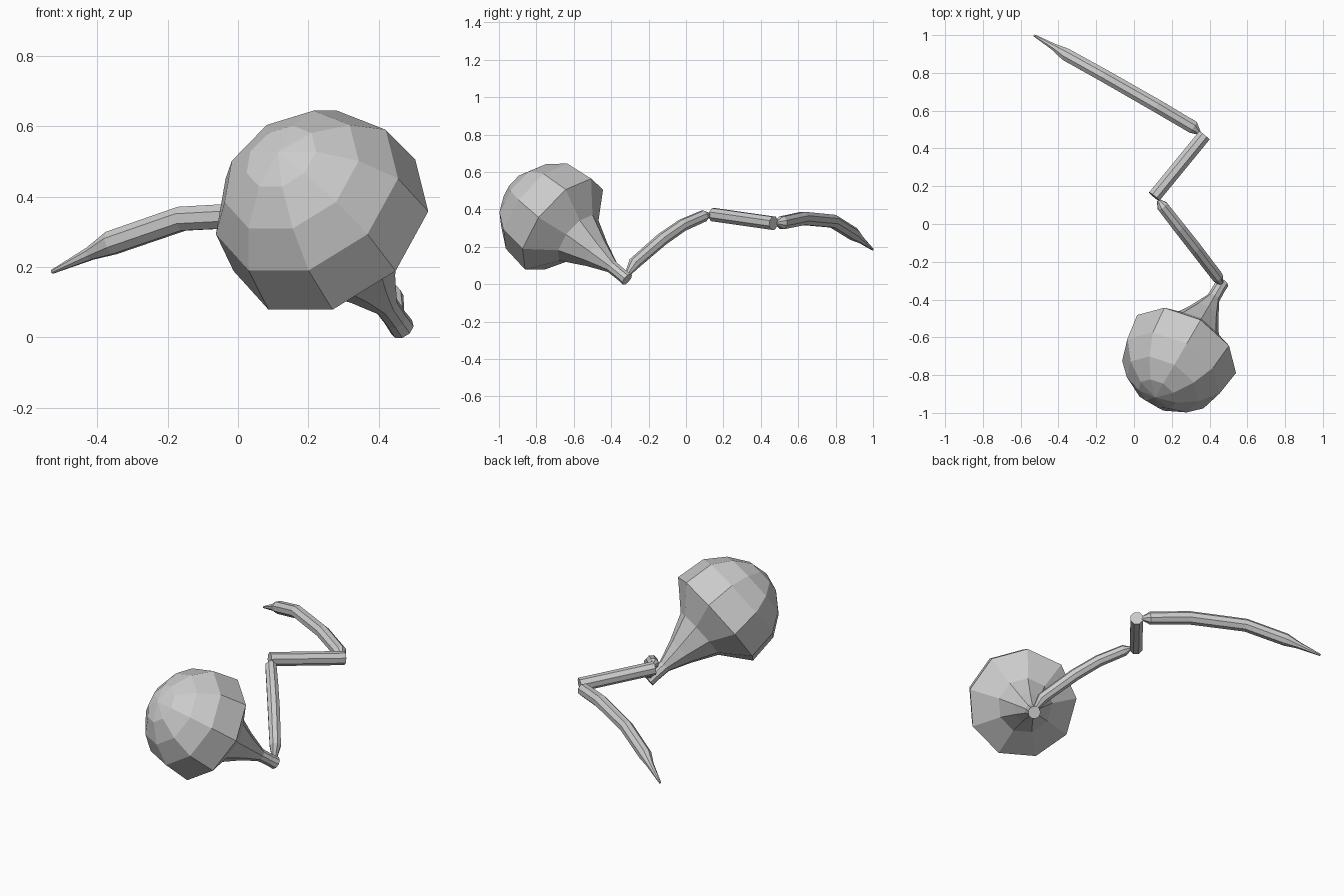
import bpy, bmesh, math
from mathutils import Vector

if "Cube" in bpy.data.objects:
    bpy.data.objects.remove(bpy.data.objects["Cube"])


def sweep(name, points, radii, sides, phase=0.0):
    """Faceted tube through points with a radius at each; radius 0 makes a pole."""
    pts = [Vector(p) for p in points]
    bm = bmesh.new()
    rings = []
    for i, (p, r) in enumerate(zip(pts, radii)):
        t = (pts[min(i + 1, len(pts) - 1)] - pts[max(i - 1, 0)]).normalized()
        side = t.cross(Vector((0, 0, 1))).normalized()
        up = side.cross(t).normalized()
        if r == 0:
            rings.append([bm.verts.new(p)])
            continue
        ring = []
        for k in range(sides):
            a = phase + 2 * math.pi * k / sides
            ring.append(bm.verts.new(p + r * (math.cos(a) * up + math.sin(a) * side)))
        rings.append(ring)
    for a, b in zip(rings, rings[1:]):
        for k in range(sides):
            n = (k + 1) % sides
            if len(b) == 1:
                bm.faces.new((a[k], a[n], b[0]))
            elif len(a) == 1:
                bm.faces.new((a[0], b[n], b[k]))
            else:
                bm.faces.new((a[k], a[n], b[n], b[k]))
    for ring in (rings[0], rings[-1]):
        if len(ring) > 1:
            bm.faces.new(ring)
    bmesh.ops.recalc_face_normals(bm, faces=bm.faces)
    mesh = bpy.data.meshes.new(name)
    bm.to_mesh(mesh)
    bm.free()
    obj = bpy.data.objects.new(name, mesh)
    bpy.context.collection.objects.link(obj)
    return obj


# Bulb with narrow neck, revolved around a tilted axis: (distance along axis, radius)
base = Vector((0.46, -0.325, 0.035))
axis = Vector((-0.41, -0.70, 0.58)).normalized()
profile = [(-0.015, 0.036), (0.03, 0.034), (0.10, 0.036), (0.22, 0.085), (0.36, 0.155),
           (0.48, 0.308), (0.645, 0.288), (0.75, 0.212), (0.82, 0.11), (0.845, 0)]
sweep("bulb", [base + axis * d for d, r in profile], [r for d, r in profile], 9)

# Lower limb arching up from the neck, pinched at both joints
sweep("lower_limb",
      [(0.462, -0.318, 0.045), (0.44, -0.278, 0.11), (0.325, -0.128, 0.24),
       (0.24, -0.02, 0.315), (0.15, 0.095, 0.365), (0.13, 0.125, 0.372)],
      [0.012, 0.033, 0.035, 0.034, 0.032, 0.010], 8, math.pi / 8)

# Straight middle limb
sweep("middle_limb", [(0.107, 0.145, 0.372), (0.372, 0.468, 0.326)],
      [0.038, 0.038], 8, math.pi / 8)

# Outer limb curving down to a pointed claw
sweep("outer_limb",
      [(0.345, 0.482, 0.328), (0.313, 0.512, 0.328), (0.12, 0.626, 0.352),
       (-0.16, 0.786, 0.337), (-0.36, 0.897, 0.268), (-0.42, 0.935, 0.238),
       (-0.528, 0.998, 0.186)],
      [0.012, 0.037, 0.038, 0.037, 0.036, 0.020, 0.006], 8, math.pi / 8)
